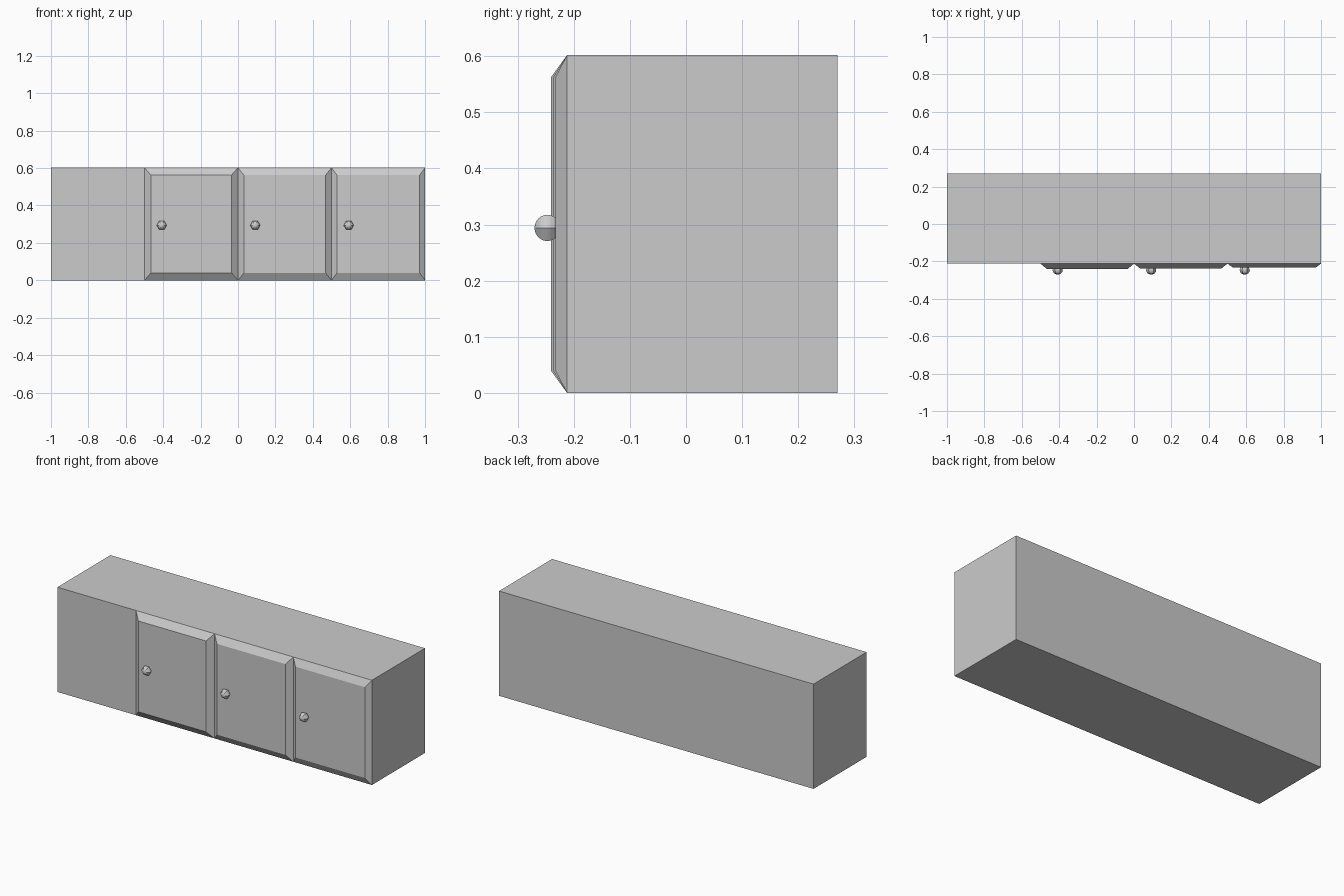
import bpy, bmesh
from math import sin, cos, pi

if "Cube" in bpy.data.objects:
    bpy.data.objects.remove(bpy.data.objects["Cube"])

FRONT = -0.212   # front plane of the carcass


def make_object(name, bm):
    bmesh.ops.recalc_face_normals(bm, faces=bm.faces)
    mesh = bpy.data.meshes.new(name)
    bm.to_mesh(mesh)
    bm.free()
    obj = bpy.data.objects.new(name, mesh)
    bpy.context.collection.objects.link(obj)
    return obj


def bridge(bm, a, b):
    for i in range(len(a)):
        j = (i + 1) % len(a)
        bm.faces.new((a[i], a[j], b[j], b[i]))


def frustum(name, x0, x1, z0, z1, y_back, y_front, dx=0.0, dz=0.0):
    """Box along y whose front face is inset by dx, dz."""
    bm = bmesh.new()
    loops = []
    for y, ix, iz in ((y_back, 0, 0), (y_front, dx, dz)):
        loops.append([bm.verts.new((x, y, z)) for x, z in (
            (x0 + ix, z0 + iz), (x1 - ix, z0 + iz),
            (x1 - ix, z1 - iz), (x0 + ix, z1 - iz))])
    bridge(bm, *loops)
    for loop in loops:
        bm.faces.new(loop)
    return make_object(name, bm)


def knob(name, x, y, z, radius=0.027, depth=0.023, sides=6, rings=12):
    """Six-sided ball with its poles along y."""
    bm = bmesh.new()
    loops = []
    for k in range(1, rings):
        t = pi * k / rings
        loops.append([bm.verts.new((x + radius * sin(t) * cos(2 * pi * i / sides),
                                    y - depth * cos(t),
                                    z + radius * sin(t) * sin(2 * pi * i / sides)))
                      for i in range(sides)])
    for a, b in zip(loops, loops[1:]):
        bridge(bm, a, b)
    for loop, pole_y in ((loops[0], y - depth), (loops[-1], y + depth)):
        pole = bm.verts.new((x, pole_y, z))
        for i in range(sides):
            bm.faces.new((loop[i], loop[(i + 1) % sides], pole))
    return make_object(name, bm)


# Carcass
frustum("cabinet_body", -1, 1, 0, 0.602, 0.27, FRONT)

# Raised bevelled doors, each slightly shallower, with a knob near the left edge
for n, (x, front, inset) in enumerate(((-0.5, -0.241, 0.035),
                                       (0.0, -0.237, 0.032),
                                       (0.5, -0.233, 0.029)), 1):
    frustum(f"door_{n}", x, x + 0.5, 0, 0.602, FRONT, front, inset, 0.04)
    knob(f"knob_{n}", x + 0.092, -0.247, 0.294)
